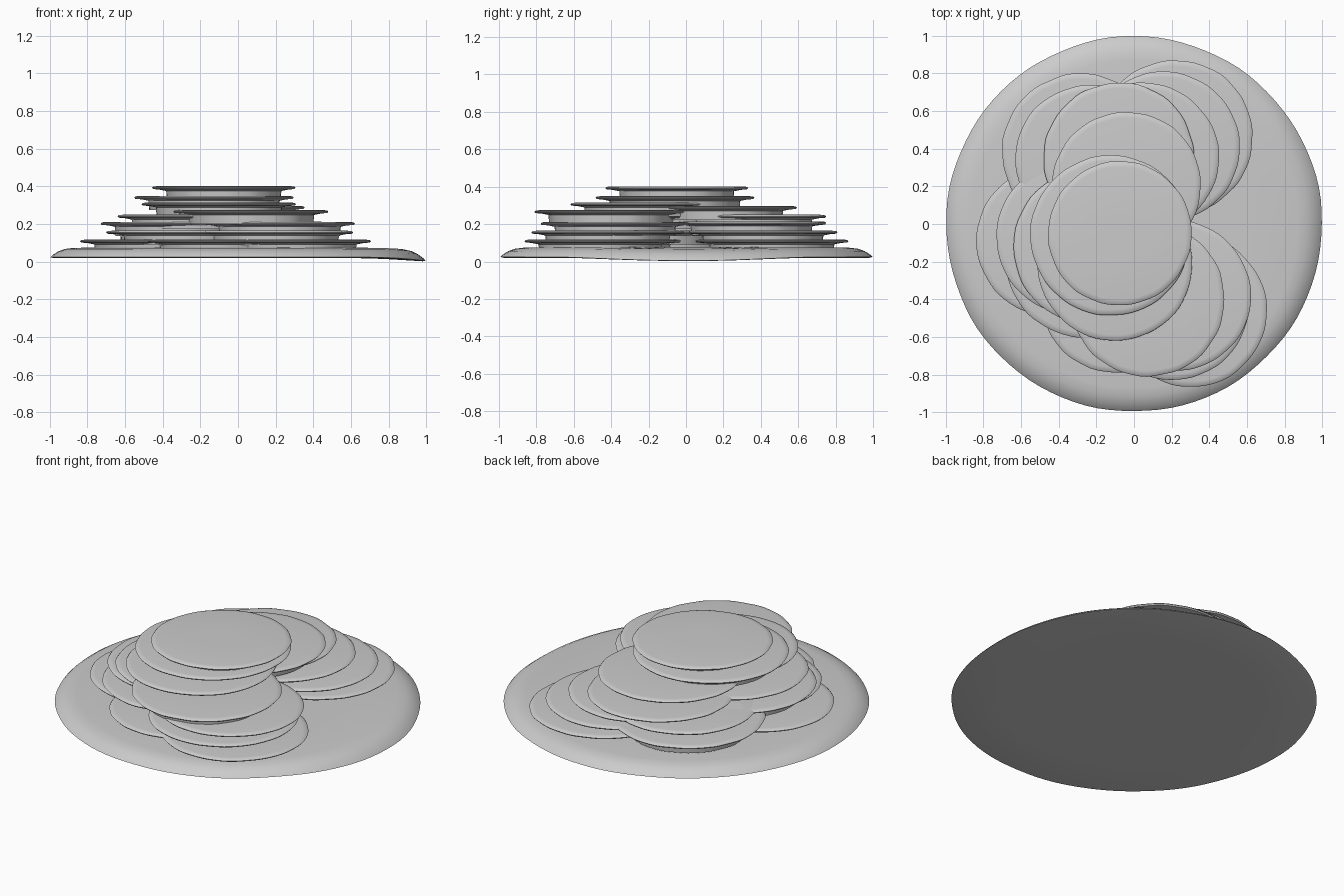
import bpy, bmesh, math, random

if "Cube" in bpy.data.objects:
    bpy.data.objects.remove(bpy.data.objects["Cube"])

random.seed(4)


def lathe(name, profile, cx=0, cy=0, wobble=0.0, droop=False, seg=72):
    """Spin a closed (radius, z) profile, with a softly irregular outline."""
    waves = [(k, random.uniform(0, 6.28), random.uniform(0.3, 1) * wobble)
             for k in (2, 3, 5, 9, 16)]
    bm = bmesh.new()
    rings = []
    for r, z in profile:
        ring = []
        for i in range(seg):
            a = i * math.tau / seg
            rr = r * (1 + sum(w * math.sin(k * a + p) for k, p, w in waves))
            x, y, zz = rr * math.cos(a), rr * math.sin(a), z
            if droop and x > 0.7:
                zz -= 0.02 * ((x - 0.7) / 0.3) ** 2
            ring.append(bm.verts.new((x + cx, y + cy, max(zz, 0))))
        rings.append(ring)
    for a, b in zip(rings, rings[1:]):
        for i in range(seg):
            j = (i + 1) % seg
            bm.faces.new((a[i], a[j], b[j], b[i]))
    bm.faces.new(rings[0])
    bm.faces.new(rings[-1])
    bmesh.ops.recalc_face_normals(bm, faces=bm.faces)
    me = bpy.data.meshes.new(name)
    bm.to_mesh(me)
    bm.free()
    ob = bpy.data.objects.new(name, me)
    bpy.context.collection.objects.link(ob)
    bpy.ops.object.select_all(action='DESELECT')
    ob.select_set(True)
    bpy.context.view_layer.objects.active = ob
    bpy.ops.object.shade_smooth_by_angle(angle=math.radians(40))
    return ob


# Wide base disc with a sloping rim
lathe("base_disc", [(0.3, 0.02), (0.7, 0.02), (0.98, 0.02), (0.997, 0.024),
                    (0.985, 0.036), (0.955, 0.055), (0.92, 0.068),
                    (0.87, 0.074), (0.6, 0.077), (0.3, 0.077)],
      wobble=0.0018, droop=True, seg=96)

# Overlapping slices fanned round the notch: centre x, centre y, radius, top z
slices = [
    (0.30, -0.46, 0.405, 0.118), (-0.43, -0.09, 0.405, 0.118),
    (0.22, 0.46, 0.41, 0.118), (-0.10, -0.40, 0.39, 0.118),
    (0.20, -0.42, 0.41, 0.165), (0.16, 0.41, 0.40, 0.165),
    (-0.28, 0.38, 0.42, 0.165), (-0.27, -0.19, 0.41, 0.165),
    (0.22, -0.38, 0.40, 0.212), (-0.32, -0.07, 0.41, 0.212),
    (0.05, 0.35, 0.40, 0.215), (-0.23, 0.34, 0.40, 0.212),
    (-0.23, -0.12, 0.41, 0.25), (-0.08, 0.35, 0.40, 0.25),
    (0.07, -0.40, 0.41, 0.275), (-0.04, 0.20, 0.395, 0.297),
    (-0.10, -0.21, 0.41, 0.315), (-0.125, -0.06, 0.425, 0.35),
    (-0.075, -0.05, 0.382, 0.402),
]
for n, (cx, cy, r, z) in enumerate(slices):
    low = max(z - 0.075, 0.06)
    neck = r - 0.075
    lathe(f"slice_{n + 1}",
          [(0.1, z), (r - 0.03, z), (r - 0.006, z - 0.003), (r, z - 0.009),
           (r - 0.006, z - 0.016), (r - 0.04, z - 0.019),
           (neck, z - 0.026), (neck - 0.005, low), (0.1, low)],
          cx, cy, wobble=0.004)
